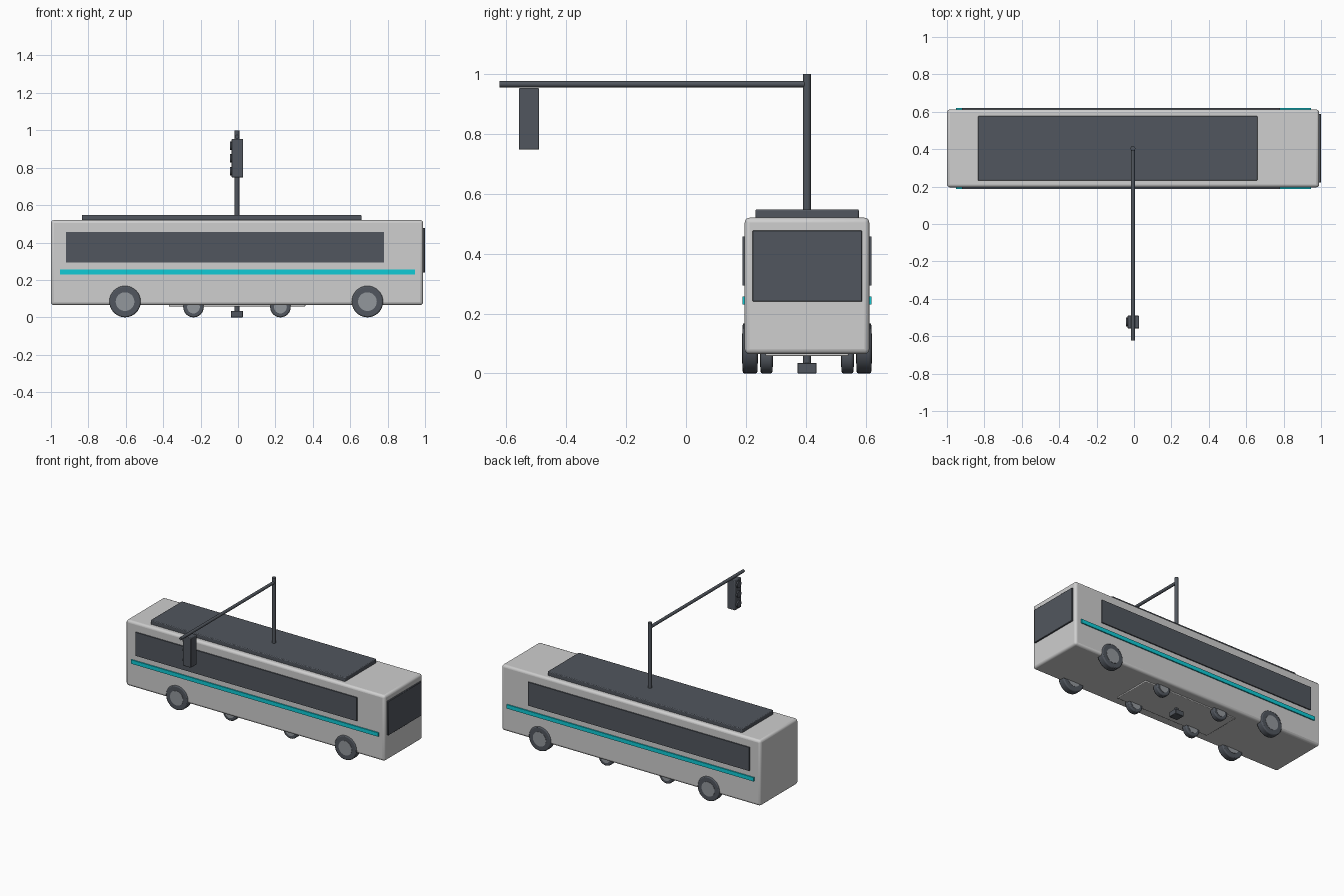
import bpy
import math

if "Cube" in bpy.data.objects:
    bpy.data.objects.remove(bpy.data.objects["Cube"])


def material(name, rgb):
    m = bpy.data.materials.new(name)
    m.diffuse_color = (*rgb, 1)
    m.use_nodes = True
    m.node_tree.nodes["Principled BSDF"].inputs["Base Color"].default_value = m.diffuse_color
    return m


BODY = material("pale grey", (0.62, 0.62, 0.62))
DARK = material("charcoal", (0.083, 0.094, 0.112))
HUB = material("mid grey", (0.29, 0.31, 0.335))
TEAL = material("teal", (0.005, 0.60, 0.67))


def finish(ob, name, mat, bevel=0.0, segments=2):
    ob.name = name
    ob.data.materials.append(mat)
    if bevel:
        mod = ob.modifiers.new("soft_edges", 'BEVEL')
        mod.width = bevel
        mod.segments = segments
        mod.limit_method = 'ANGLE'
    bpy.ops.object.shade_smooth_by_angle(angle=math.radians(35))
    return ob


def box(name, mat, x, y, z, bevel=0.0, segments=2):
    """Box from (min, max) ranges."""
    bpy.ops.mesh.primitive_cube_add(
        size=1, location=[(a + b) / 2 for a, b in (x, y, z)])
    ob = bpy.context.object
    ob.scale = [b - a for a, b in (x, y, z)]
    bpy.ops.object.transform_apply(location=False, rotation=False, scale=True)
    return finish(ob, name, mat, bevel, segments)


def rod(name, mat, centre, radius, length, axis='Z', bevel=0.0, sides=32):
    rot = {'X': (0, math.pi / 2, 0), 'Y': (math.pi / 2, 0, 0), 'Z': (0, 0, 0)}[axis]
    bpy.ops.mesh.primitive_cylinder_add(
        vertices=sides, radius=radius, depth=length, location=centre, rotation=rot)
    return finish(bpy.context.object, name, mat, bevel)


MID = 0.404  # y of the bus centre line

# Bus body and roof unit
box("bus_body", BODY, (-1.0, 0.99), (0.196, 0.612), (0.065, 0.52), 0.016, 3)
box("roof_unit", DARK, (-0.835, 0.66), (0.232, 0.577), (0.515, 0.548), 0.005)
box("windscreen", DARK, (0.985, 1.0), (0.222, 0.588), (0.24, 0.477), 0.002, 1)

# Side windows and stripes
for side, tag in ((-1, "front"), (1, "back")):
    inner, outer = MID + side * 0.205, MID + side * 0.216
    span = (min(inner, outer), max(inner, outer))
    box(tag + "_side_window", DARK, (-0.92, 0.78), span, (0.294, 0.457))
    box(tag + "_side_stripe", TEAL, (-0.953, 0.945), span, (0.23, 0.257))

# Inset panel beneath the floor
box("underfloor_panel", BODY, (-0.37, 0.36), (0.265, 0.543), (0.058, 0.09), 0.004)


# Large road wheels and small inner wheels
def wheel_set(name, xs, offset, radius, hub_radius, width):
    for x in xs:
        for side in (-1, 1):
            at = (x, MID + side * offset, radius)
            rod(name + "_tyre", DARK, at, radius, width, 'Y', 0.007)
            rod(name + "_hub", HUB, at, hub_radius, width + 0.004, 'Y')


wheel_set("large_wheel", (-0.604, 0.692), 0.19, 0.084, 0.05, 0.05)
wheel_set("small_wheel", (-0.238, 0.227), 0.135, 0.055, 0.034, 0.04)

# Signal mast through the roof, with foot and arm
PX = -0.006
box("mast_foot", DARK, (PX - 0.032, PX + 0.032), (MID - 0.032, MID + 0.032), (0, 0.035), 0.002, 1)
rod("mast", DARK, (PX, MID, 0.51), 0.013, 0.98, sides=24)
rod("mast_arm", DARK, (PX, -0.109, 0.966), 0.0105, 1.026, 'Y', sides=24)

# Traffic signal hanging from the arm
SY = -0.524
box("signal_case", DARK, (-0.034, 0.028), (SY - 0.034, SY + 0.034), (0.747, 0.953), 0.004)
for z in (0.918, 0.85, 0.782):
    rod("signal_lamp", DARK, (-0.036, SY, z), 0.023, 0.014, 'X', sides=24)
